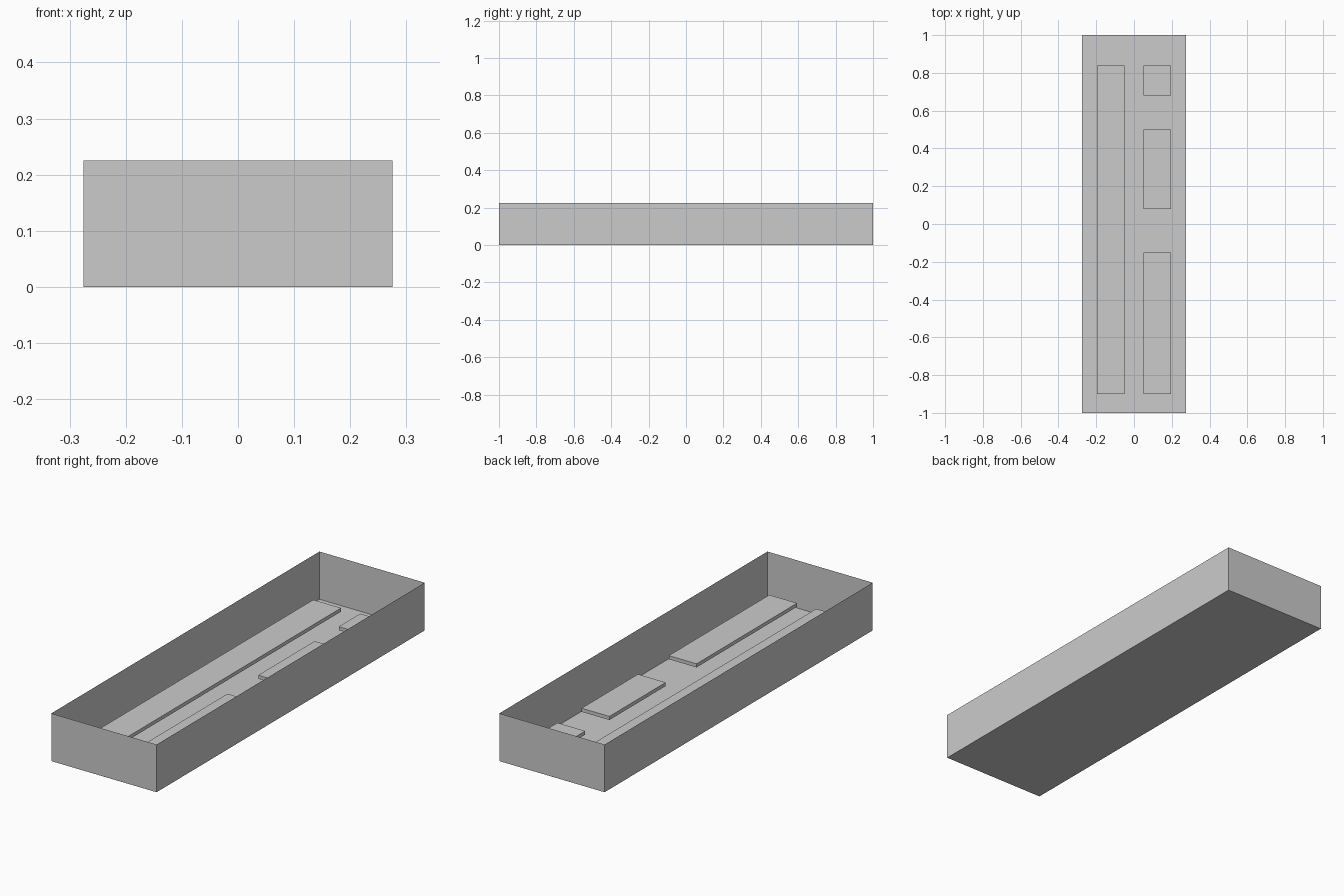
import bpy
import bmesh

if "Cube" in bpy.data.objects:
    bpy.data.objects.remove(bpy.data.objects["Cube"])

HALF_X, HALF_Y, HEIGHT = 0.275, 1.0, 0.225
SLAB_LOW, SLAB_HIGH = 0.063, 0.08


def add_box(name, x0, x1, y0, y1, z0, z1, open_top=False):
    bm = bmesh.new()
    bmesh.ops.create_cube(bm, size=1)
    for v in bm.verts:
        v.co.x = x1 if v.co.x > 0 else x0
        v.co.y = y1 if v.co.y > 0 else y0
        v.co.z = z1 if v.co.z > 0 else z0
    bm.normal_update()
    if open_top:
        top = [f for f in bm.faces if f.normal.z > 0.5]
        bmesh.ops.delete(bm, geom=top, context='FACES_ONLY')
    mesh = bpy.data.meshes.new(name)
    bm.to_mesh(mesh)
    bm.free()
    obj = bpy.data.objects.new(name, mesh)
    bpy.context.collection.objects.link(obj)
    return obj


# Open tray with sheet-thin walls and floor
add_box("tray", -HALF_X, HALF_X, -HALF_Y, HALF_Y, 0, HEIGHT, open_top=True)

# Thin slabs held above the floor: one long, three shorter
slabs = [
    ("long_slab", -0.195, -0.05, -0.90, 0.84),
    ("front_slab", 0.05, 0.195, -0.90, -0.15),
    ("middle_slab", 0.05, 0.195, 0.08, 0.50),
    ("back_slab", 0.05, 0.195, 0.68, 0.84),
]
for name, x0, x1, y0, y1 in slabs:
    add_box(name, x0, x1, y0, y1, SLAB_LOW, SLAB_HIGH)
